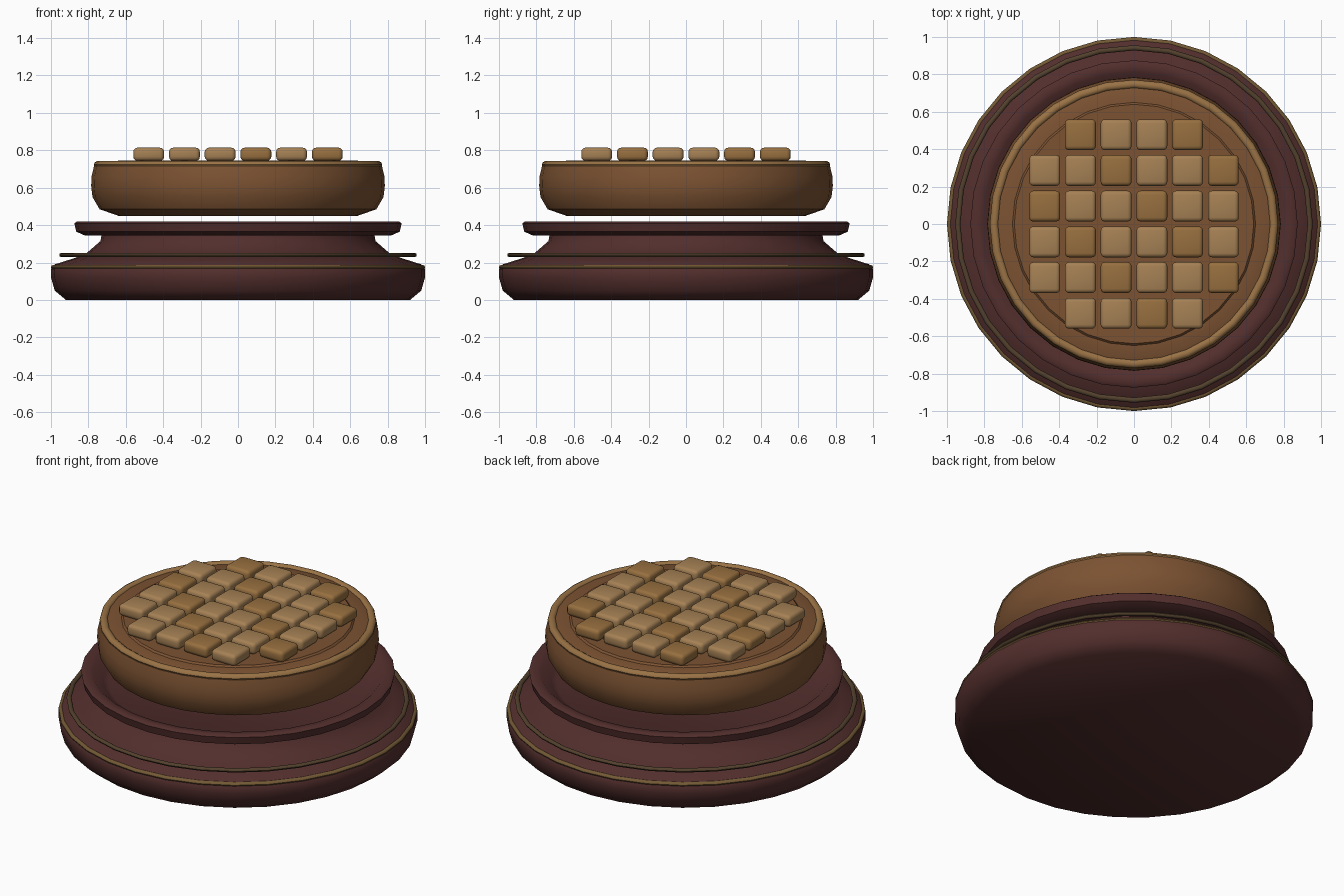
import bpy, bmesh, math
from math import sin, cos, pi

if "Cube" in bpy.data.objects:
    bpy.data.objects.remove(bpy.data.objects["Cube"])

SEG = 32


def material(name, rgb):
    m = bpy.data.materials.new(name)
    m.diffuse_color = (*rgb, 1)
    m.use_nodes = True
    m.node_tree.nodes["Principled BSDF"].inputs["Base Color"].default_value = m.diffuse_color
    return m


WINE = material("wine", (0.085, 0.028, 0.026))
BROWN = material("brown", (0.20, 0.085, 0.032))
GOLD = material("gold", (0.32, 0.17, 0.06))
TRIM = material("dull_gold", (0.17, 0.10, 0.035))
BRONZE = material("bronze", (0.085, 0.052, 0.026))
LIGHT = material("light_tile", (0.38, 0.22, 0.09))
DARK = material("dark_tile", (0.31, 0.16, 0.05))


def finish(name, bm, mat, angle=40):
    bmesh.ops.recalc_face_normals(bm, faces=bm.faces)
    me = bpy.data.meshes.new(name)
    bm.to_mesh(me)
    bm.free()
    me.materials.append(mat)
    ob = bpy.data.objects.new(name, me)
    bpy.context.collection.objects.link(ob)
    bpy.ops.object.select_all(action='DESELECT')
    bpy.context.view_layer.objects.active = ob
    ob.select_set(True)
    bpy.ops.object.shade_smooth_by_angle(angle=math.radians(angle))
    return ob


def lathe(name, profile, mat, closed=False):
    # revolve (radius, height) points around z; open ends are capped
    bm = bmesh.new()
    rings = [[bm.verts.new((r * cos(2 * pi * i / SEG), r * sin(2 * pi * i / SEG), z))
              for i in range(SEG)] for r, z in profile]
    pairs = list(zip(rings, rings[1:]))
    if closed:
        pairs.append((rings[-1], rings[0]))
    for a, b in pairs:
        for i in range(SEG):
            j = (i + 1) % SEG
            bm.faces.new((a[i], a[j], b[j], b[i]))
    if not closed:
        bm.faces.new(rings[0])
        bm.faces.new(rings[-1])
    return finish(name, bm, mat)


def ring(name, radius, z, width, height, mat, n=10):
    pts = [(radius + width * cos(2 * pi * k / n), z + height * sin(2 * pi * k / n))
           for k in range(n)]
    return lathe(name, pts, mat, closed=True)


# stepped foot with waist and dished upper flange
lathe("base", [(0.92, 0), (0.98, 0.05), (1.0, 0.12), (1.0, 0.165), (0.98, 0.19),
               (0.87, 0.225), (0.81, 0.25), (0.735, 0.315), (0.73, 0.345),
               (0.82, 0.345), (0.865, 0.365), (0.875, 0.41), (0.86, 0.42),
               (0.81, 0.415), (0.75, 0.36), (0.72, 0.345)], WINE)
ring("base_lower_trim", 0.985, 0.175, 0.015, 0.013, TRIM)
ring("base_upper_trim", 0.942, 0.24, 0.014, 0.012, BRONZE)

# floating head
lathe("head", [(0.64, 0.45), (0.74, 0.485), (0.778, 0.55), (0.785, 0.61),
               (0.783, 0.66), (0.77, 0.715), (0.74, 0.73), (0.65, 0.735),
               (0.64, 0.745)], BROWN)
ring("head_rim", 0.748, 0.723, 0.023, 0.02, GOLD)

# grid of rounded tiles without the four corners
for i in range(6):
    for j in range(6):
        if i in (0, 5) and j in (0, 5):
            continue
        bm = bmesh.new()
        bmesh.ops.create_cube(bm, size=1)
        bmesh.ops.scale(bm, vec=(0.165, 0.165, 0.07), verts=bm.verts)
        bmesh.ops.bevel(bm, geom=bm.edges[:], offset=0.022, segments=3,
                        profile=0.5, affect='EDGES')
        bmesh.ops.translate(bm, vec=((i - 2.5) * 0.191, (j - 2.5) * 0.191, 0.779),
                            verts=bm.verts)
        finish(f"tile_{i}_{j}", bm, DARK if (i + j) % 3 == 0 else LIGHT)
